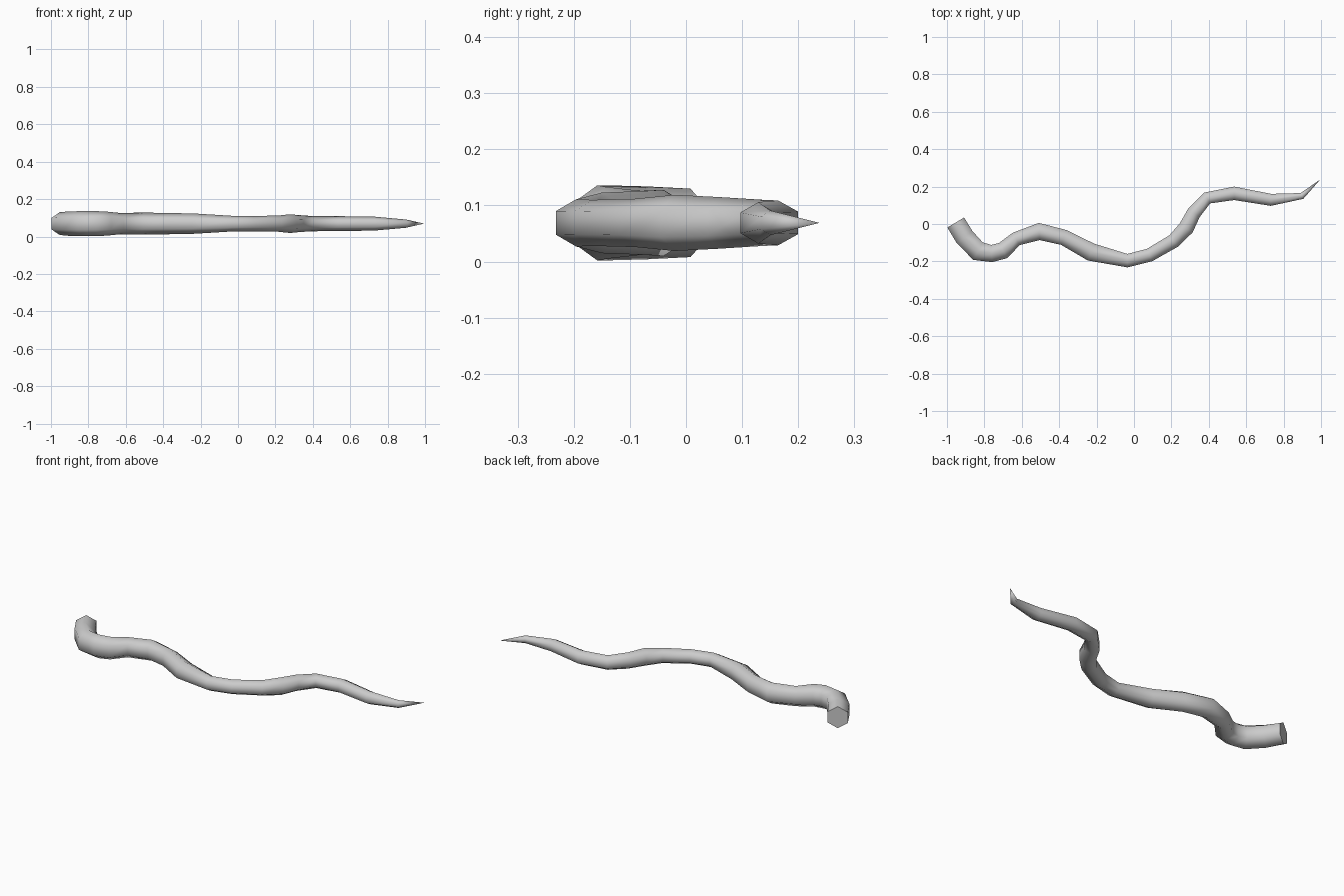
import bpy, bmesh, math
from mathutils import Vector

if "Cube" in bpy.data.objects:
    bpy.data.objects.remove(bpy.data.objects["Cube"])

SIDES = 6
MID_Z = 0.069

# Centre line in plan, with half width (flat to flat) and half height: x, y, w, h
PATH = [
    (-.953, .008, .052, .061), (-.906, -.070, .053, .065), (-.834, -.145, .053, .067),
    (-.761, -.158, .046, .067), (-.700, -.142, .046, .064), (-.630, -.080, .038, .057),
    (-.507, -.040, .046, .059), (-.375, -.072, .042, .057), (-.230, -.150, .048, .054),
    (-.035, -.196, .036, .042), (.083, -.166, .036, .041), (.212, -.091, .038, .043),
    (.279, -.021, .042, .050), (.320, .059, .038, .046), (.391, .139, .033, .041),
    (.536, .164, .036, .040), (.732, .129, .032, .037), (.898, .150, .017, .022),
]
TIP = (.996, .238, MID_Z)


def build_tube(name):
    bm = bmesh.new()
    centres = [Vector((p[0], p[1], MID_Z)) for p in PATH] + [Vector(TIP)]
    rings = []
    for i, (x, y, w, h) in enumerate(PATH):
        # Each ring stands square to the average of its neighbouring segments
        ahead = (centres[i + 1] - centres[i]).normalized()
        behind = (centres[i] - centres[i - 1]).normalized() if i else ahead
        tangent = (ahead + behind).normalized()
        side = Vector((-tangent.y, tangent.x, 0))
        ring = []
        for k in range(SIDES):
            a = 2 * math.pi * k / SIDES
            off = side * (math.sin(a) * w / math.cos(math.pi / SIDES))
            ring.append(bm.verts.new(centres[i] + off + Vector((0, 0, math.cos(a) * h))))
        rings.append(ring)
    # Skin the rings
    for a, b in zip(rings, rings[1:]):
        for k in range(SIDES):
            n = (k + 1) % SIDES
            bm.faces.new((a[k], a[n], b[n], b[k]))
    # Pointed tip and flat cut end
    tip = bm.verts.new(centres[-1])
    for k in range(SIDES):
        bm.faces.new((rings[-1][k], rings[-1][(k + 1) % SIDES], tip))
    cap = bm.faces.new(rings[0])
    bmesh.ops.recalc_face_normals(bm, faces=bm.faces[:])
    for f in bm.faces:
        f.smooth = f is not cap
    for e in cap.edges:
        e.smooth = False
    mesh = bpy.data.meshes.new(name)
    bm.to_mesh(mesh)
    bm.free()
    obj = bpy.data.objects.new(name, mesh)
    bpy.context.collection.objects.link(obj)
    return obj


build_tube("winding_root")
